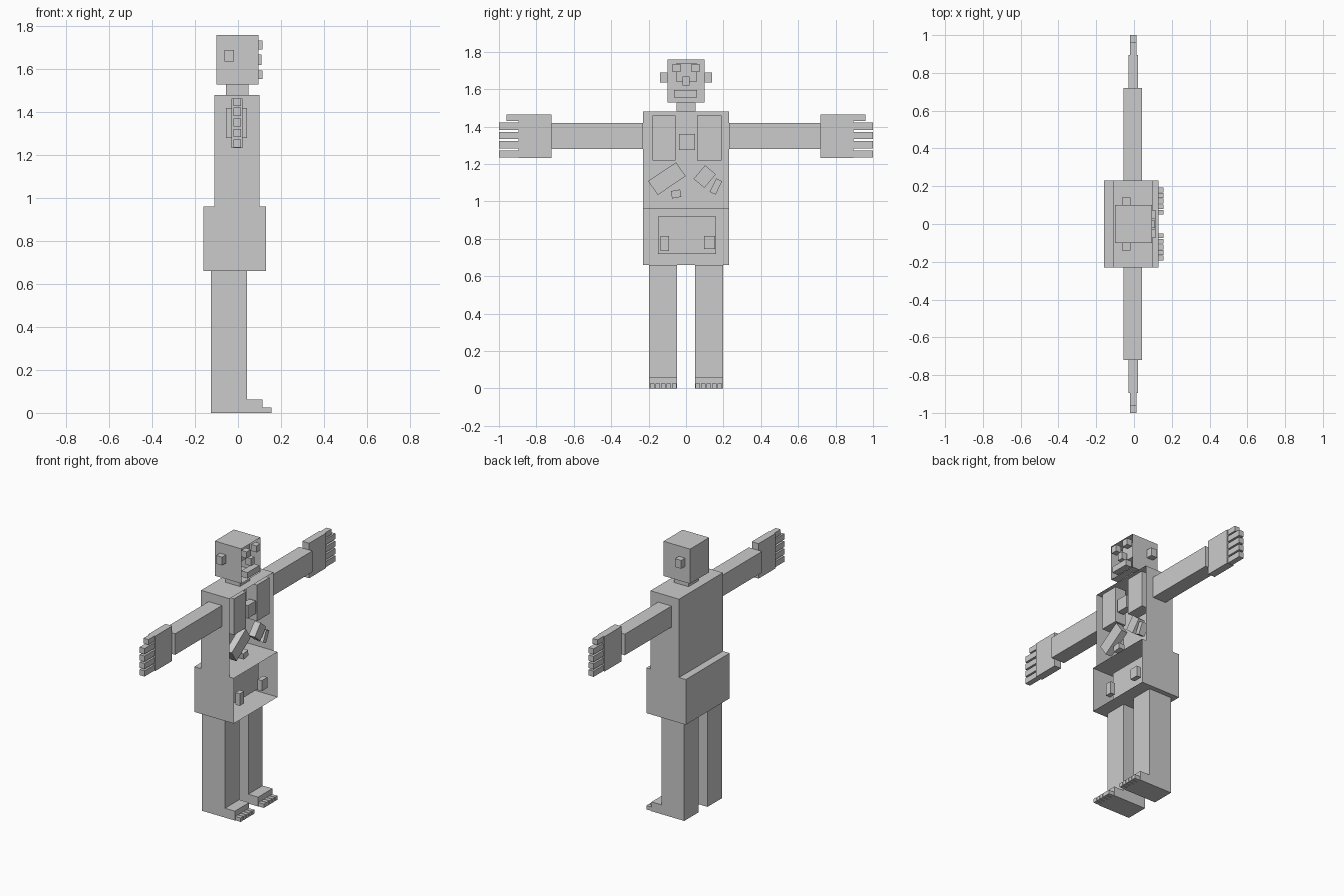
import bpy, bmesh, math
from mathutils import Matrix, Vector


def box(name, x, y, z, angle=0.0, open_front=False):
    """Box from (min, max) ranges; optional turn about x and missing +x face."""
    bm = bmesh.new()
    bmesh.ops.create_cube(bm, size=1)
    if open_front:
        front = [f for f in bm.faces if f.normal.x > 0.9]
        bmesh.ops.delete(bm, geom=front, context='FACES')
    size = [r[1] - r[0] for r in (x, y, z)]
    mid = Vector([(r[0] + r[1]) / 2 for r in (x, y, z)])
    bm.transform(Matrix.Translation(mid) @ Matrix.Rotation(math.radians(angle), 4, 'X')
                 @ Matrix.Diagonal((*size, 1)))
    me = bpy.data.meshes.new(name)
    bm.to_mesh(me)
    bm.free()
    ob = bpy.data.objects.new(name, me)
    bpy.context.collection.objects.link(ob)
    return ob


def pair(name, x, y, z):
    """The same box on both sides of the body."""
    box(name + "_left", x, y, z)
    box(name + "_right", x, (-y[1], -y[0]), z)


def organ(name, y, z, length, width, angle, x=(0.05, 0.095)):
    box(name, x, (y - length / 2, y + length / 2), (z - width / 2, z + width / 2), angle)


# Hollow shells, open at the front
box("head", (-0.10, 0.095), (-0.10, 0.10), (1.53, 1.76), open_front=True)
box("torso", (-0.11, 0.10), (-0.23, 0.23), (0.96, 1.48), open_front=True)
box("pelvis", (-0.16, 0.13), (-0.23, 0.23), (0.66, 0.96), open_front=True)
box("neck", (-0.055, 0.05), (-0.052, 0.052), (1.48, 1.53))

# Face and head contents
pair("ear", (-0.063, -0.018), (0.10, 0.14), (1.635, 1.69))
pair("eye", (0.075, 0.115), (0.03, 0.073), (1.692, 1.735))
box("nose", (0.07, 0.11), (-0.02, 0.018), (1.62, 1.668))
box("mouth", (0.07, 0.115), (-0.065, 0.06), (1.555, 1.595))
box("brain", (-0.05, 0.05), (-0.05, 0.055), (1.64, 1.74))

# Torso organs
box("lung_right", (0.02, 0.098), (-0.18, -0.055), (1.22, 1.46))
box("lung_left", (0.02, 0.098), (0.06, 0.19), (1.22, 1.46))
box("heart", (0.05, 0.098), (-0.037, 0.047), (1.275, 1.36))
organ("liver", -0.102, 1.122, 0.18, 0.09, 34)
organ("stomach", 0.10, 1.133, 0.095, 0.075, 50)
organ("spleen", 0.16, 1.08, 0.08, 0.035, 64)
organ("gallbladder", -0.053, 1.04, 0.05, 0.04, 10)

# Pelvis organs
box("intestine", (-0.05, 0.04), (-0.15, 0.16), (0.72, 0.92))
box("pelvic_organ_right", (0.075, 0.108), (-0.135, -0.09), (0.735, 0.815))
box("pelvic_organ_left", (0.075, 0.108), (0.095, 0.155), (0.745, 0.815))

# Arms, hands, thumbs and fingers
pair("arm", (-0.055, 0.043), (0.23, 0.72), (1.28, 1.42))
pair("hand", (-0.03, 0.02), (0.718, 0.895), (1.233, 1.465))
pair("thumb", (-0.022, 0.014), (0.895, 0.96), (1.43, 1.465))
for i, z in enumerate((1.383, 1.333, 1.284, 1.235)):
    pair(f"finger_{i + 1}", (-0.022, 0.014), (0.895, 1.0), (z, z + 0.038))

# Legs, feet and toes
pair("leg", (-0.125, 0.043), (0.047, 0.197), (0.0, 0.66))
pair("foot", (0.043, 0.115), (0.047, 0.197), (0.0, 0.062))
for i in range(5):
    y = 0.05 + i * 0.0295
    pair(f"toe_{i + 1}", (0.115, 0.155), (y, y + 0.025), (0.0, 0.026))
